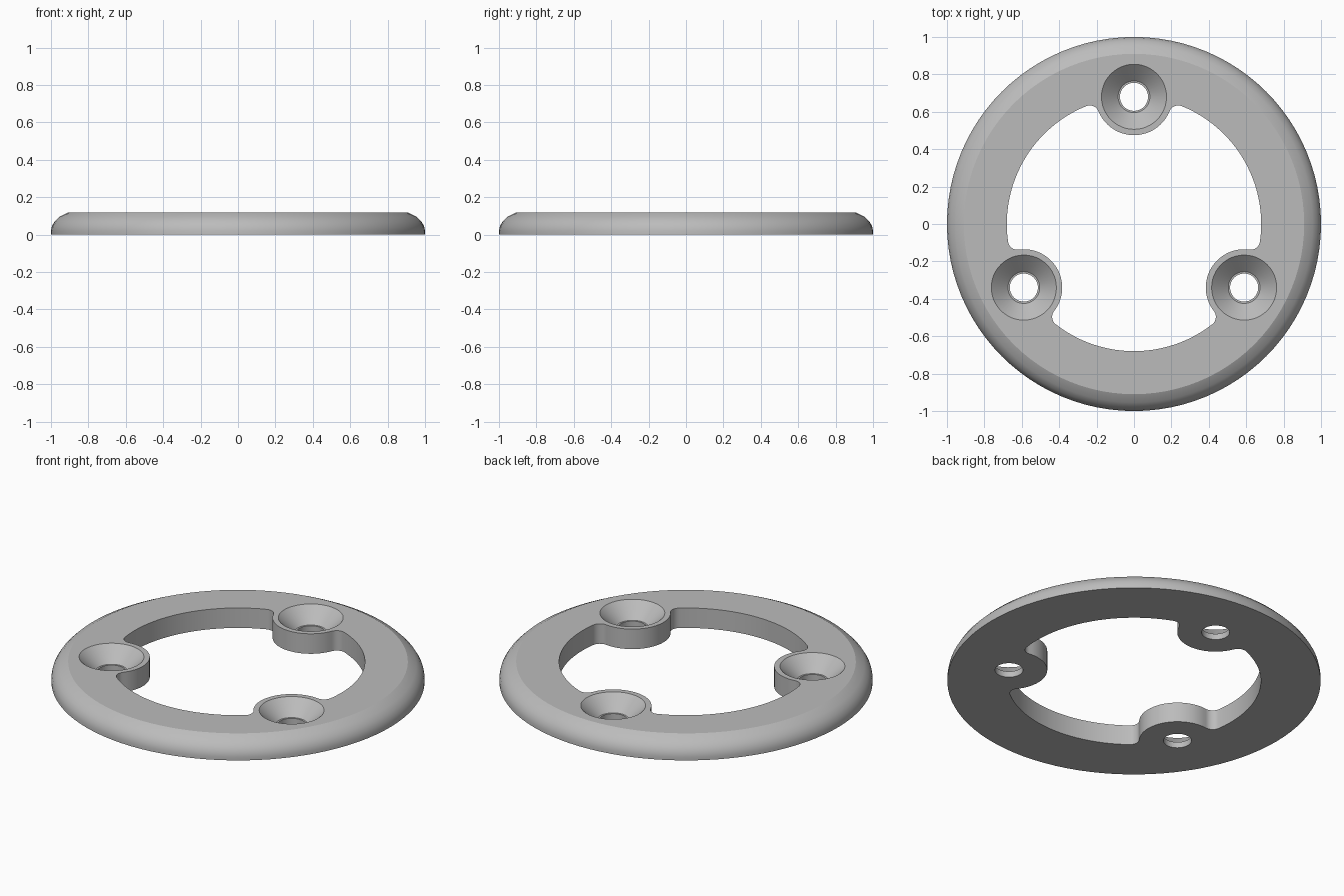
import bpy, bmesh, math
from mathutils import Vector

HEIGHT = 0.118
INNER, LUG, FILLET = 0.68, 0.205, 0.05   # opening, lug and fillet radii
LUG_DIST = 0.68                          # lug centres from the middle

if "Cube" in bpy.data.objects:
    bpy.data.objects.remove(bpy.data.objects["Cube"])

grey = bpy.data.materials.new("plain grey")
grey.use_nodes = True
grey.diffuse_color = (0.5, 0.5, 0.5, 1)
grey.node_tree.nodes["Principled BSDF"].inputs["Base Color"].default_value = grey.diffuse_color


def skin(name, loops):
    """Closed solid from a stack of matching loops, bottom to top."""
    bm = bmesh.new()
    rings = [[bm.verts.new(p) for p in loop] for loop in loops]
    n = len(rings[0])
    for low, high in zip(rings, rings[1:]):
        for i in range(n):
            j = (i + 1) % n
            bm.faces.new((low[i], low[j], high[j], high[i]))
    bm.faces.new(rings[0][::-1])
    bm.faces.new(rings[-1])
    bmesh.ops.recalc_face_normals(bm, faces=bm.faces)
    mesh = bpy.data.meshes.new(name)
    bm.to_mesh(mesh)
    bm.free()
    mesh.materials.append(grey)
    obj = bpy.data.objects.new(name, mesh)
    bpy.context.collection.objects.link(obj)
    return obj


def lathe(name, profile, centre=(0, 0), steps=96):
    turns = [math.tau * i / steps for i in range(steps)]
    return skin(name, [[(centre[0] + r * math.cos(a), centre[1] + r * math.sin(a), z)
                        for a in turns] for r, z in profile])


def polar(r, a):
    return Vector((r * math.cos(a), r * math.sin(a)))


def arc(centre, r, start, end, steps):
    return [centre + polar(r, start + (end - start) * i / steps) for i in range(steps + 1)]


def opening_outline():
    """Round opening with three lugs reaching in, all corners filleted."""
    reach = INNER - FILLET
    swing = math.acos((reach**2 + LUG_DIST**2 - (LUG + FILLET)**2) / (2 * reach * LUG_DIST))
    points = []
    for k in range(3):
        a = math.pi / 2 + k * math.tau / 3
        lug = polar(LUG_DIST, a)
        before, after = polar(reach, a - swing), polar(reach, a + swing)
        to_before, to_after = before - lug, after - lug
        b = math.atan2(to_before.y, to_before.x)
        c = math.atan2(to_after.y, to_after.x)
        sweep = (b - c) % math.tau           # around the lug's inner side
        turn = (b + math.pi - (a - swing)) % math.tau
        points += arc(before, FILLET, a - swing, a - swing + turn, 8)
        points += arc(lug, LUG, b, b - sweep, 28)[1:]
        points += arc(after, FILLET, a + swing - turn, a + swing, 8)[1:]
        span = math.tau / 3 - 2 * swing
        points += arc(Vector((0, 0)), INNER, a + swing, a + swing + span, 24)[1:-1]
    return points


# Ring body with a rounded outer shoulder
ring = lathe("mounting_ring", [(1, 0), (1, 0.02), (0.995, 0.045), (0.98, 0.07),
                               (0.955, 0.095), (0.91, HEIGHT)])

# Cutters: the lugged opening and three countersunk screw holes
outline = opening_outline()
cutters = [skin("opening_cutter", [[(p.x, p.y, z) for p in outline] for z in (-0.1, 0.3)])]
for k in range(3):
    spot = polar(LUG_DIST, math.pi / 2 + k * math.tau / 3)
    cutters.append(lathe("screw_hole_cutter", [(0.075, -0.1), (0.075, 0.035), (0.085, 0.035),
                                               (0.174, HEIGHT), (0.174, 0.3)], spot, 48))

bpy.context.view_layer.objects.active = ring
for cutter in cutters:
    cutter.hide_render = True
    cut = ring.modifiers.new("cut", "BOOLEAN")
    cut.operation, cut.solver, cut.object = "DIFFERENCE", "EXACT", cutter
    bpy.ops.object.modifier_apply(modifier=cut.name)
    bpy.data.objects.remove(cutter)

# Smooth curves, crisp rims
for other in bpy.context.selected_objects:
    other.select_set(False)
ring.select_set(True)
bpy.ops.object.shade_smooth_by_angle(angle=math.radians(25))
